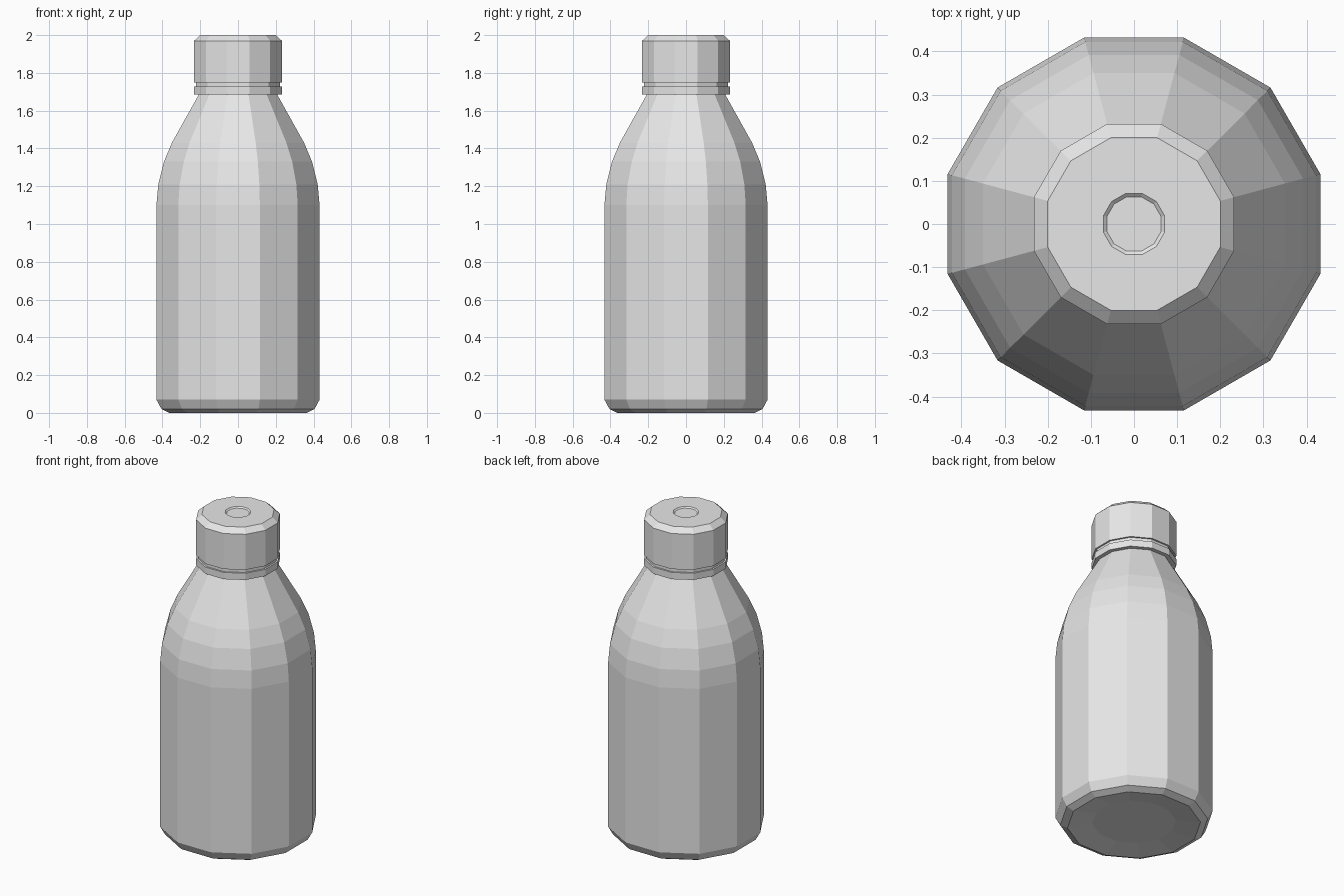
import bpy
import bmesh
import math

if "Cube" in bpy.data.objects:
    bpy.data.objects.remove(bpy.data.objects["Cube"], do_unlink=True)

SIDES = 12
STEP = 2 * math.pi / SIDES

grey = bpy.data.materials.new("plain grey")
grey.use_nodes = True
grey.diffuse_color = (0.8, 0.8, 0.8, 1)
grey.node_tree.nodes["Principled BSDF"].inputs["Base Color"].default_value = (0.8, 0.8, 0.8, 1)


def lathe(name, profile):
    """Turn (flat-to-centre distance, height) points into a closed 12-sided body."""
    bm = bmesh.new()
    rings = []
    for dist, z in profile:
        r = dist / math.cos(STEP / 2)
        rings.append([bm.verts.new((r * math.cos((i + 0.5) * STEP),
                                    r * math.sin((i + 0.5) * STEP), z))
                      for i in range(SIDES)])
    for low, high in zip(rings, rings[1:]):
        for i in range(SIDES):
            j = (i + 1) % SIDES
            bm.faces.new((low[i], low[j], high[j], high[i]))
    bm.faces.new(rings[0][::-1])
    bm.faces.new(rings[-1])
    bmesh.ops.recalc_face_normals(bm, faces=bm.faces)
    mesh = bpy.data.meshes.new(name)
    bm.to_mesh(mesh)
    bm.free()
    mesh.materials.append(grey)
    obj = bpy.data.objects.new(name, mesh)
    bpy.context.collection.objects.link(obj)
    return obj


# Bottle with hollowed base, chamfered foot, rounded shoulder and neck
lathe("bottle_body", [
    (0.23, 0.02), (0.365, 0), (0.405, 0.02), (0.432, 0.07),
    (0.432, 1.1), (0.422, 1.21), (0.392, 1.33), (0.35, 1.43),
    (0.205, 1.69), (0.205, 1.72)])

# Tamper ring below the cap
lathe("seal_ring", [(0.2, 1.685), (0.232, 1.685), (0.232, 1.727), (0.2, 1.727)])

# Narrow bridge in the gap between ring and cap
lathe("neck_bridge", [(0.222, 1.72), (0.222, 1.755)])

# Screw cap with chamfered rim and a shallow dimple on top
lathe("screw_cap", [
    (0.2, 1.748), (0.232, 1.748), (0.232, 1.97), (0.2, 2.0),
    (0.071, 2.0), (0.063, 1.993)])
